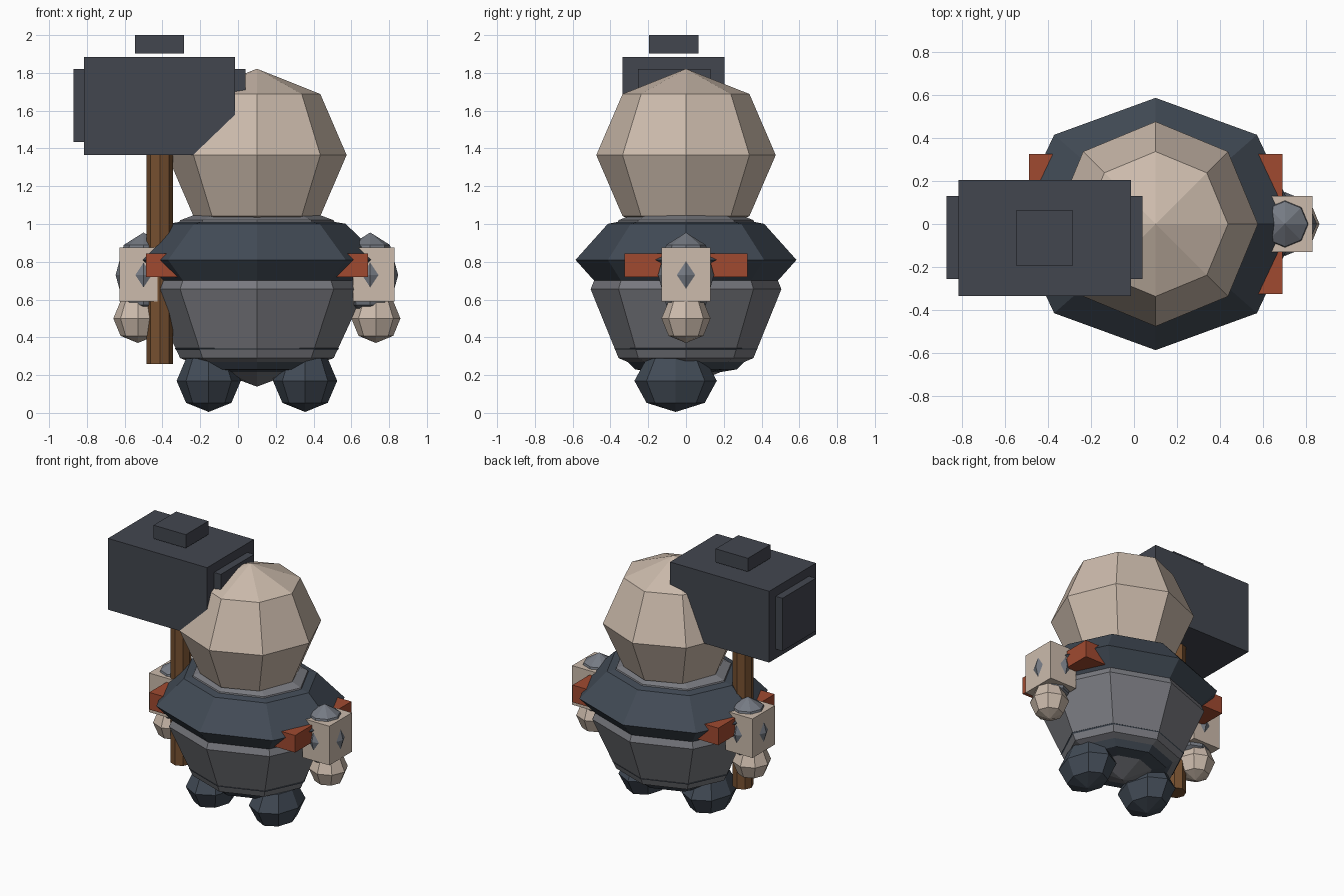
import bpy, bmesh
from mathutils import Matrix, Vector

if "Cube" in bpy.data.objects:
    bpy.data.objects.remove(bpy.data.objects["Cube"])


def material(name, srgb):
    m = bpy.data.materials.new(name)
    lin = [((c / 255 + 0.055) / 1.055) ** 2.4 for c in srgb]
    m.diffuse_color = (*lin, 1)
    m.use_nodes = True
    m.node_tree.nodes["Principled BSDF"].inputs["Base Color"].default_value = m.diffuse_color
    return m


SKIN = material("skin", (204, 187, 172))
IRON = material("dark iron", (66, 70, 79))
SLATE = material("slate blue", (66, 75, 86))
GREY = material("grey cloth", (121, 122, 128))
STEEL = material("steel", (117, 122, 131))
RED = material("rust red", (160, 74, 48))
WOOD = material("wood", (118, 80, 48))


def finish(bm, name, mat):
    mesh = bpy.data.meshes.new(name)
    bm.to_mesh(mesh)
    bm.free()
    mesh.materials.append(mat)
    ob = bpy.data.objects.new(name, mesh)
    bpy.context.collection.objects.link(ob)
    return ob


def ball(name, centre, radii, mat):
    """Eight-sided faceted ball with four rings."""
    bm = bmesh.new()
    bmesh.ops.create_uvsphere(
        bm, u_segments=8, v_segments=4, radius=1,
        matrix=Matrix.Translation(centre) @ Matrix.Diagonal((*radii, 1)))
    finish(bm, name, mat)


def box(name, low, high, mat):
    low, high = Vector(low), Vector(high)
    bm = bmesh.new()
    bmesh.ops.create_cube(
        bm, size=1,
        matrix=Matrix.Translation((low + high) / 2) @ Matrix.Diagonal((*(high - low), 1)))
    finish(bm, name, mat)


CX = 0.10  # body axis

# Head and torso
ball("head", (CX, 0, 1.365), (0.475, 0.475, 0.457), SKIN)
ball("torso", (CX, 0, 0.655), (0.575, 0.505, 0.516), GREY)
ball("shoulder_mantle", (CX, 0, 0.81), (0.665, 0.585, 0.27), SLATE)
ball("trousers", (CX, 0, 0.34), (0.435, 0.38, 0.155), SLATE)

# Limbs, mirrored about the body axis
for side, s in (("left", 1), ("right", -1)):
    def span(a, b):
        return sorted((CX + s * a, CX + s * b))

    ball(side + "_foot", (CX + s * 0.255, -0.055, 0.17), (0.17, 0.218, 0.165), SLATE)
    ball(side + "_hand", (CX + s * 0.63, 0, 0.50), (0.13, 0.13, 0.13), SKIN)
    ball(side + "_arm", (CX + s * 0.60, 0, 0.73), (0.148, 0.148, 0.225), STEEL)
    x0, x1 = span(0.51, 0.728)
    box(side + "_sleeve", (x0, -0.13, 0.59), (x1, 0.13, 0.875), SKIN)
    x0, x1 = span(0.41, 0.588)
    box(side + "_arm_strap", (x0, -0.325, 0.72), (x1, 0.325, 0.845), RED)

# Hammer
bm = bmesh.new()
bmesh.ops.create_cone(bm, cap_ends=True, segments=8, radius1=0.07, radius2=0.07,
                      depth=1.24, matrix=Matrix.Translation((-0.414, -0.065, 0.88)))
finish(bm, "hammer_handle", WOOD)
box("hammer_head", (-0.815, -0.335, 1.365), (-0.015, 0.205, 1.885), IRON)
box("hammer_striking_plates", (-0.87, -0.255, 1.435), (0.04, 0.13, 1.82), IRON)
box("hammer_cap", (-0.545, -0.195, 1.902), (-0.285, 0.065, 2.0), IRON)
